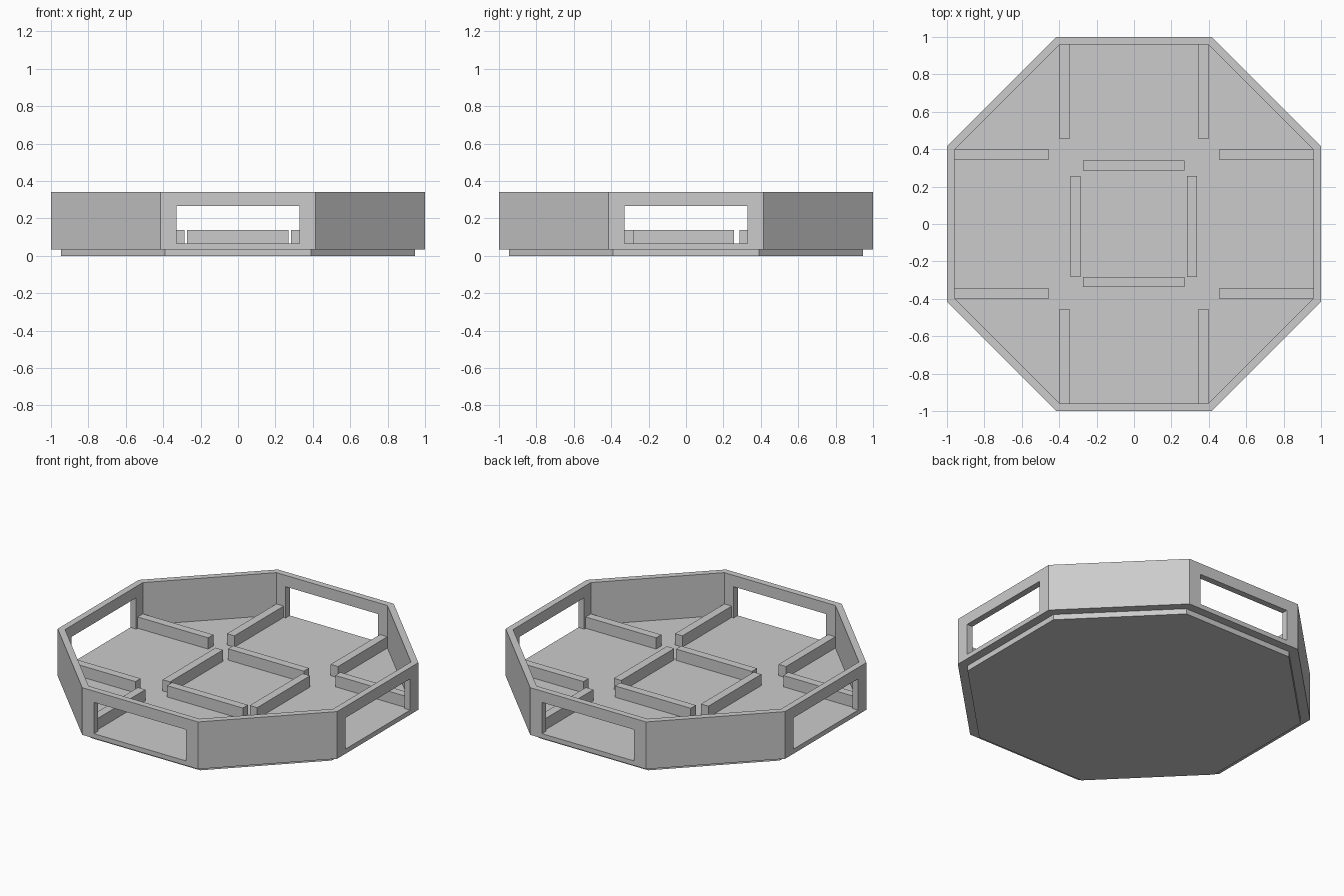
import bpy, bmesh, math
from mathutils import Matrix, Vector

cube = bpy.data.objects.get("Cube")
if cube:
    bpy.data.objects.remove(cube, do_unlink=True)

grey = bpy.data.materials.new("plain grey")
grey.use_nodes = True
COLOUR = (0.6, 0.6, 0.6, 1)
grey.diffuse_color = COLOUR
grey.node_tree.nodes["Principled BSDF"].inputs["Base Color"].default_value = COLOUR

BODY_BOTTOM, FLOOR_TOP, RIM_TOP = 0.035, 0.065, 0.34
OUTER, INNER = 1.0, 0.959
WINDOW_HALF, WINDOW_TOP = 0.33, 0.267
BAR_TOP, BAR_WIDTH = 0.138, 0.053


def finish(name, bm):
    bmesh.ops.remove_doubles(bm, verts=bm.verts, dist=1e-5)
    bmesh.ops.recalc_face_normals(bm, faces=bm.faces)
    mesh = bpy.data.meshes.new(name)
    bm.to_mesh(mesh)
    bm.free()
    mesh.materials.append(grey)
    obj = bpy.data.objects.new(name, mesh)
    bpy.context.collection.objects.link(obj)


def octagon_slab(name, apothem, z0, z1):
    bm = bmesh.new()
    r = apothem / math.cos(math.pi / 8)
    bmesh.ops.create_cone(bm, cap_ends=True, segments=8, radius1=r, radius2=r, depth=z1 - z0,
                          matrix=Matrix.Translation((0, 0, (z0 + z1) / 2))
                          @ Matrix.Rotation(math.pi / 8, 4, 'Z'))
    finish(name, bm)


def bar(name, x0, x1, y0, y1):
    bm = bmesh.new()
    size = Vector((x1 - x0, y1 - y0, BAR_TOP - FLOOR_TOP))
    centre = Vector(((x0 + x1) / 2, (y0 + y1) / 2, (BAR_TOP + FLOOR_TOP) / 2))
    bmesh.ops.create_cube(bm, size=1,
                          matrix=Matrix.Translation(centre) @ Matrix.Diagonal(size).to_4x4())
    finish(name, bm)


def rectangle(apothem, half, z0, z1, turn):
    corners = ((-half, z0), (half, z0), (half, z1), (-half, z1))
    return [turn @ Vector((apothem, t, z)) for t, z in corners]


# Octagonal wall: every second side has a window opening
wall = bmesh.new()


def quad(*points):
    wall.faces.new([wall.verts.new(p) for p in points])


def bridge(a, b, edges=range(4)):
    for i in edges:
        j = (i + 1) % 4
        quad(a[i], a[j], b[j], b[i])


for side in range(8):
    turn = Matrix.Rotation(side * math.pi / 4, 3, 'Z')
    sheets = [rectangle(a, a * math.tan(math.pi / 8), BODY_BOTTOM, RIM_TOP, turn)
              for a in (OUTER, INNER)]
    bridge(*sheets, edges=(0, 2))
    if side % 2:
        for sheet in sheets:
            quad(*sheet)
    else:
        holes = [rectangle(a, WINDOW_HALF, FLOOR_TOP, WINDOW_TOP, turn) for a in (OUTER, INNER)]
        for sheet, hole in zip(sheets, holes):
            bridge(sheet, hole)
        bridge(*holes)
finish("octagonal_wall", wall)

# Floor and the slightly smaller base plate beneath it
octagon_slab("floor", INNER, BODY_BOTTOM, FLOOR_TOP)
octagon_slab("base_plate", 0.945, 0, BODY_BOTTOM)

# Pairs of rails running inward from each window
edge = INNER * math.tan(math.pi / 8)
for sx, x_name in ((-1, "right"), (1, "left")):
    for sy, y_name in ((-1, "front"), (1, "back")):
        across = sorted((sx * edge, sx * (edge - BAR_WIDTH)))
        along = sorted((sy * INNER, sy * 0.455))
        bar(f"{y_name}_rail_{x_name}", *across, *along)
        across = sorted((sy * edge, sy * (edge - BAR_WIDTH)))
        along = sorted((sx * INNER, sx * 0.455))
        bar(f"{x_name}_rail_{y_name}", *along, *across)

# Central square of four bars
bar("centre_bar_front", -0.272, 0.27, -0.337, -0.284)
bar("centre_bar_back", -0.272, 0.27, 0.287, 0.34)
bar("centre_bar_right", -0.34, -0.287, -0.284, 0.257)
bar("centre_bar_left", 0.283, 0.336, -0.284, 0.257)
